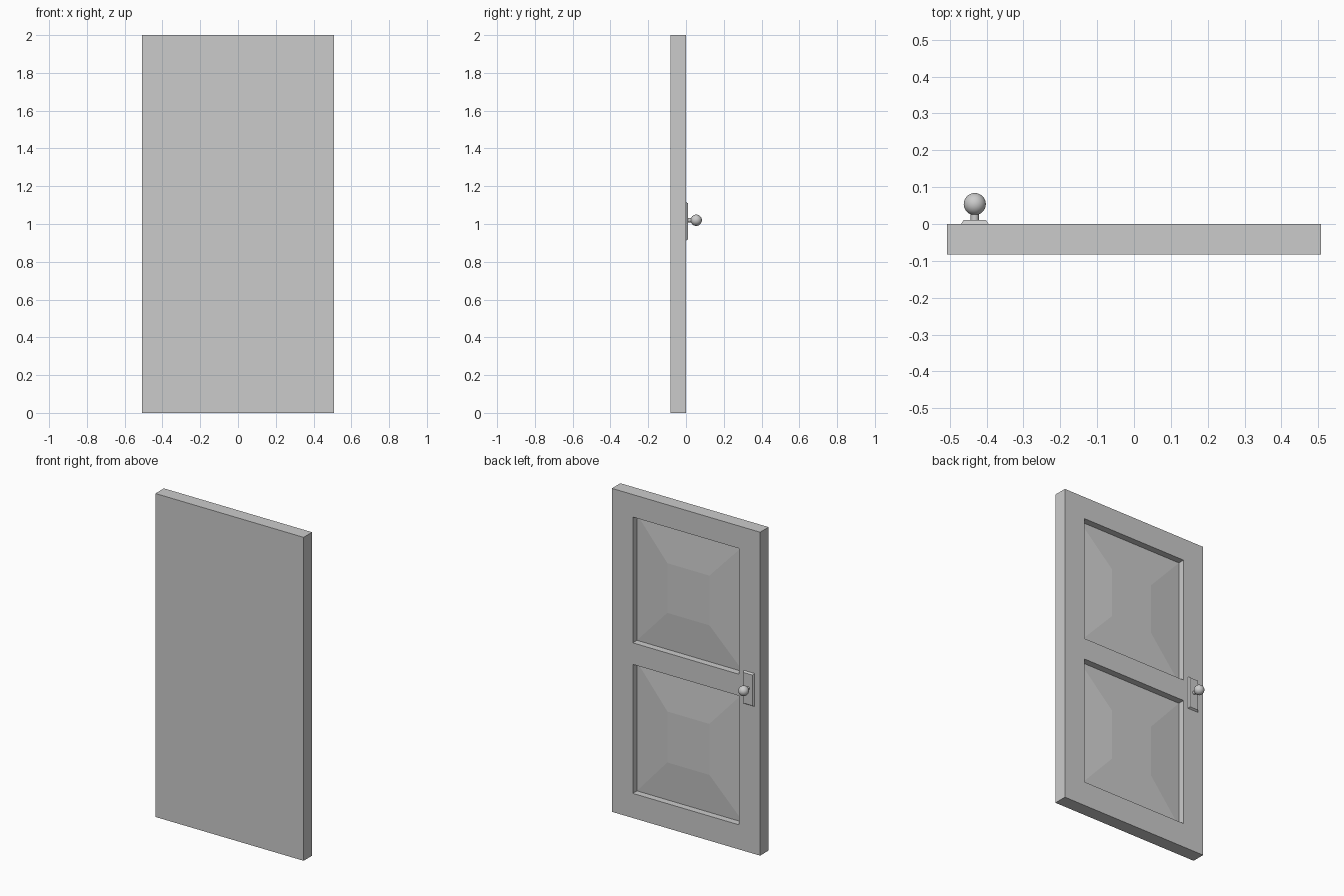
import bpy, bmesh, math
from mathutils import Matrix, Vector

if "Cube" in bpy.data.objects:
    bpy.data.objects.remove(bpy.data.objects["Cube"], do_unlink=True)

grey = bpy.data.materials.new("plain grey")
grey.use_nodes = True
grey.diffuse_color = (0.6, 0.6, 0.6, 1)
grey.node_tree.nodes["Principled BSDF"].inputs["Base Color"].default_value = grey.diffuse_color


def finish(bm, name, smooth=False):
    bmesh.ops.recalc_face_normals(bm, faces=bm.faces)
    mesh = bpy.data.meshes.new(name)
    bm.to_mesh(mesh)
    bm.free()
    mesh.materials.append(grey)
    obj = bpy.data.objects.new(name, mesh)
    bpy.context.collection.objects.link(obj)
    if smooth:
        bpy.ops.object.select_all(action="DESELECT")
        obj.select_set(True)
        bpy.context.view_layer.objects.active = obj
        bpy.ops.object.shade_smooth_by_angle(angle=math.radians(35))
    return obj


def box(bm, centre, size):
    place = Matrix.Translation(centre) @ Matrix.Diagonal((*size, 1))
    return bmesh.ops.create_cube(bm, size=1, matrix=place)["verts"]


def raise_face(bm, face, depth, scale=1):
    """Extrude one face along y and scale it about its centre."""
    centre = face.calc_center_median()
    top = bmesh.ops.extrude_discrete_faces(bm, faces=[face])["faces"][0]
    for v in top.verts:
        v.co = centre + (v.co - centre) * scale + Vector((0, depth, 0))
    return top


# Door slab, with two recessed panels whose middles are raised
WIDTH, THICK, HEIGHT = 1.014, 0.083, 2.0
PANEL_X = 0.364
PANELS = [(0.152, 0.95), (1.083, 1.861)]

bm = bmesh.new()
box(bm, (0, -THICK / 2, HEIGHT / 2), (WIDTH, THICK, HEIGHT))
cuts = [((x, 0, 0), (1, 0, 0)) for x in (-PANEL_X, PANEL_X)]
cuts += [((0, 0, z), (0, 0, 1)) for pair in PANELS for z in pair]
for co, normal in cuts:
    bmesh.ops.bisect_plane(bm, geom=bm.verts[:] + bm.edges[:] + bm.faces[:],
                           plane_co=co, plane_no=normal)
bm.normal_update()
for low, high in PANELS:
    face = next(f for f in bm.faces if f.normal.y > 0.9
                and abs(f.calc_center_median().x) < 0.01
                and low < f.calc_center_median().z < high)
    recess = raise_face(bm, face, -0.041)
    raise_face(bm, recess, 0.018, 0.395)
finish(bm, "door_slab")

# Backing plate of the handle, with chamfered sides
KNOB_X, KNOB_Z = -0.432, 1.02
bm = bmesh.new()
plate = box(bm, (KNOB_X, 0.005, 1.014), (0.076, 0.012, 0.206))
for v in plate:
    if v.co.y > 0.005:
        v.co.x -= math.copysign(0.008, v.co.x - KNOB_X)
        v.co.z -= math.copysign(0.008, v.co.z - KNOB_Z)
finish(bm, "handle_plate")

# Knob stem and ball
turn = Matrix.Rotation(-math.pi / 2, 4, "X")


def at(y):
    return Matrix.Translation((KNOB_X, y, KNOB_Z)) @ turn


bm = bmesh.new()
bmesh.ops.create_cone(bm, cap_ends=True, segments=24, radius1=0.011, radius2=0.011,
                      depth=0.03, matrix=at(0.022))
finish(bm, "knob_stem", smooth=True)

bm = bmesh.new()
bmesh.ops.create_uvsphere(bm, u_segments=32, v_segments=16, radius=0.03, matrix=at(0.054))
finish(bm, "knob_ball", smooth=True)
